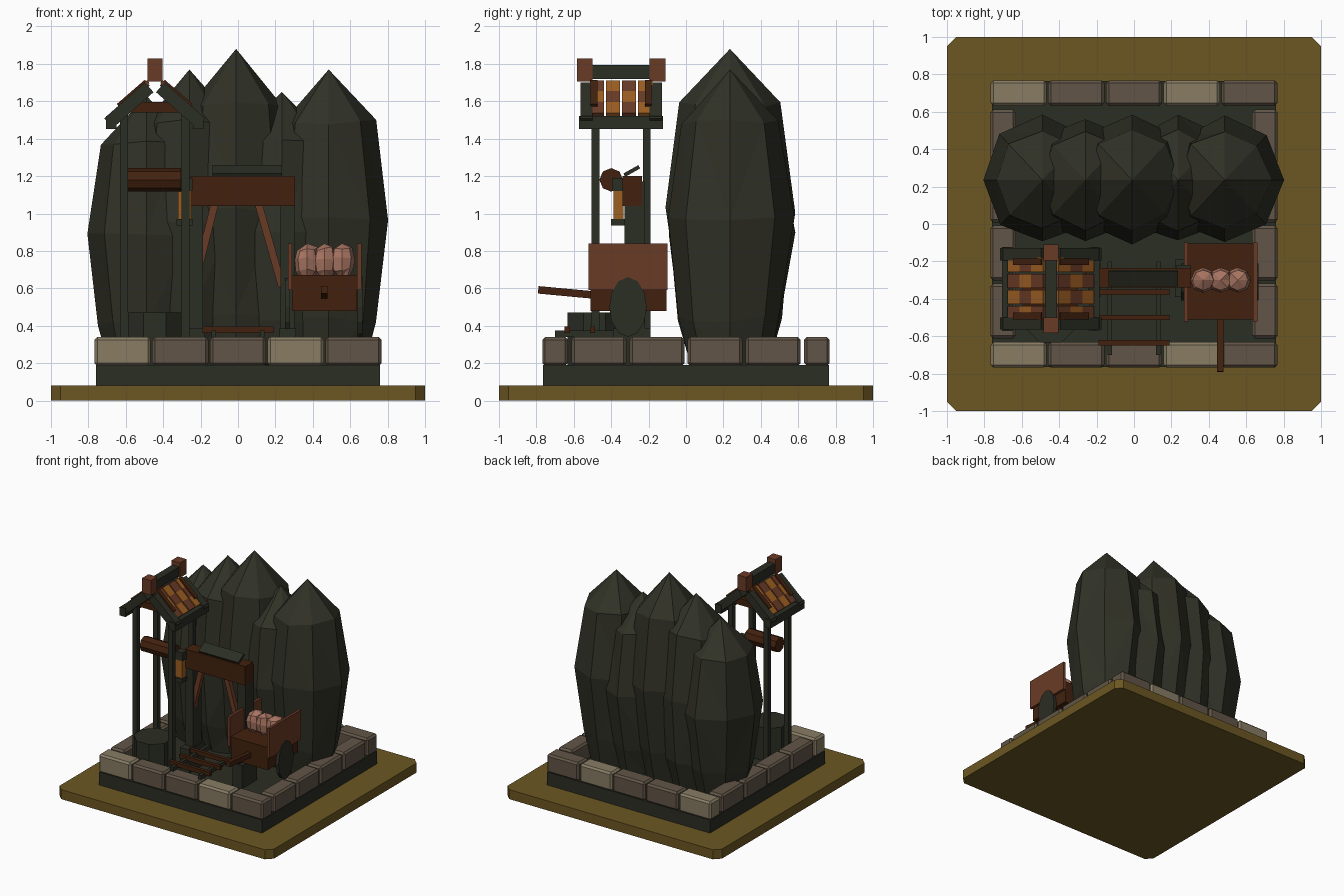
import bpy, bmesh, math, random
from mathutils import Vector

if "Cube" in bpy.data.objects:
    bpy.data.objects.remove(bpy.data.objects["Cube"])

random.seed(4)


def material(name, r, g, b):
    m = bpy.data.materials.new(name)
    lin = [((c / 255 + 0.055) / 1.055) ** 2.4 if c > 10 else c / 255 / 12.92 for c in (r, g, b)]
    m.diffuse_color = (*lin, 1)
    m.use_nodes = True
    m.node_tree.nodes["Principled BSDF"].inputs["Base Color"].default_value = m.diffuse_color
    return m


EARTH = material("olive earth", 108, 87, 34)
ROCK = material("dark rock", 48, 49, 38)
DARK = material("dark timber", 43, 46, 36)
PALE = material("pale stone", 136, 124, 100)
STONE = material("brown stone", 97, 85, 71)
WOOD = material("dark brown wood", 66, 33, 14)
RED = material("red brown wood", 106, 59, 38)
ORANGE = material("orange wood", 156, 94, 34)
ORE = material("copper ore", 166, 115, 96)


def finish(name, bm, mat):
    bmesh.ops.recalc_face_normals(bm, faces=bm.faces)
    me = bpy.data.meshes.new(name)
    bm.to_mesh(me)
    bm.free()
    me.materials.append(mat)
    ob = bpy.data.objects.new(name, me)
    bpy.context.collection.objects.link(ob)
    return ob


def box(name, x0, x1, y0, y1, z0, z1, mat, bevel=0):
    bm = bmesh.new()
    bmesh.ops.create_cube(bm, size=1)
    for v in bm.verts:
        v.co = Vector(((x0 + x1) / 2 + v.co.x * (x1 - x0),
                       (y0 + y1) / 2 + v.co.y * (y1 - y0),
                       (z0 + z1) / 2 + v.co.z * (z1 - z0)))
    if bevel:
        bmesh.ops.bevel(bm, geom=bm.edges[:], offset=bevel, segments=1, affect='EDGES')
    return finish(name, bm, mat)


def beam(name, p, q, w, h, mat):
    """Square timber from p to q, w wide sideways and h thick."""
    p, q = Vector(p), Vector(q)
    rot = (q - p).to_track_quat('Z', 'Y')
    bm = bmesh.new()
    bmesh.ops.create_cube(bm, size=1)
    for v in bm.verts:
        v.co = (p + q) / 2 + rot @ Vector((v.co.x * w, v.co.y * h, v.co.z * (q - p).length))
    return finish(name, bm, mat)


def lathe(name, centre, rings, n, mat, axis='Z', squash=1, jitter=0, phase=0):
    """Stack of n-sided rings (height, radius); radius 0 makes a point."""
    bm = bmesh.new()
    loops = []
    for h, r in rings:
        loop = []
        for i in range(n if r else 1):
            a = phase + 2 * math.pi * i / n
            k = r * (1 + random.uniform(-jitter, jitter))
            c = Vector((k * math.cos(a), k * math.sin(a) * squash,
                        h + (random.uniform(-jitter, jitter) * 0.4 if r else 0)))
            if axis == 'X':
                c = Vector((c.z, c.x, c.y))
            loop.append(bm.verts.new(c + Vector(centre)))
        loops.append(loop)
    for a, b in zip(loops, loops[1:]):
        for i in range(n):
            j = (i + 1) % n
            quad = [a[i % len(a)], a[j % len(a)], b[j % len(b)], b[i % len(b)]]
            bm.faces.new(list(dict.fromkeys(quad)))
    for end in (loops[0], loops[-1]):
        if len(end) > 2:
            bm.faces.new(end)
    if jitter:
        bmesh.ops.triangulate(bm, faces=bm.faces[:])
    return finish(name, bm, mat)


# Ground plate with clipped corners
bm = bmesh.new()
s, t = 1.0, 0.95
pts = [(-t, -s), (t, -s), (s, -t), (s, t), (t, s), (-t, s), (-s, t), (-s, -t)]
face = bm.faces.new([bm.verts.new((x, y, 0)) for x, y in pts])
top = bmesh.ops.extrude_face_region(bm, geom=[face])
for v in top['geom']:
    if isinstance(v, bmesh.types.BMVert):
        v.co.z = 0.08
finish("ground_plate", bm, EARTH)

# Foundation slab and ring of stone blocks
box("foundation", -0.76, 0.76, -0.765, 0.765, 0.08, 0.19, DARK)
for i in range(5):
    x = -0.617 + i * 0.3085
    for y in (-0.7, 0.7):
        box("wall_stone", x - 0.15, x + 0.15, y - 0.068, y + 0.068, 0.185, 0.34,
            PALE if i in (0, 3) else STONE, 0.015)
for i in range(4):
    y = -0.465 + i * 0.31
    for x in (-0.7, 0.7):
        box("side_wall_stone", x - 0.068, x + 0.068, y - 0.147, y + 0.147, 0.185, 0.34, STONE, 0.015)

# Row of tall pointed rocks
for x, top_z in ((-0.49, 1.63), (-0.26, 1.77), (-0.01, 1.88), (0.235, 1.65), (0.485, 1.77)):
    h = top_z - 0.19
    lathe("rock", (x, 0.235, 0.19),
          [(0, 0.19), (0.155 * h, 0.25), (0.49 * h, 0.315), (0.825 * h, 0.245), (h, 0)],
          8, ROCK, squash=1.07, jitter=0.045)

# Well tower: posts, basin, windlass
CX, CY = -0.445, -0.347
for sx in (-1, 1):
    for sy in (-1, 1):
        x, y = CX + sx * 0.165, CY + sy * 0.137
        box("tower_post", x - 0.021, x + 0.021, y - 0.021, y + 0.021, 0.19, 1.53, DARK)
lathe("well_basin", (CX, -0.49, 0), [(0.19, 0.155), (0.47, 0.155)], 8, DARK, phase=math.pi / 8)
lathe("windlass_drum", (CX, -0.4, 1.18), [(-0.15, 0.063), (0.14, 0.063)], 8, WOOD, axis='X')

# Tower roof: rafters, ties, eaves, ridge and planks
for sy in (-1, 1):
    y = CY + sy * 0.185
    for sx in (-1, 1):
        beam("rafter", (CX + sx * 0.247, y, 1.483), (CX + sx * 0.03, y, 1.675), 0.065, 0.07, DARK)
        yi = CY + sy * 0.145
        beam("inner_rafter", (CX + sx * 0.19, yi, 1.57), (CX + sx * 0.04, yi, 1.70), 0.035, 0.04, WOOD)
    y = CY + sy * 0.145
    box("roof_tie", CX - 0.16, CX + 0.16, y - 0.02, y + 0.02, 1.54, 1.595, WOOD)
    y = CY + sy * 0.195
    box("ridge_block", CX - 0.04, CX + 0.04, y - 0.042, y + 0.042, 1.705, 1.83, RED)
box("ridge_beam", CX - 0.032, CX + 0.032, CY - 0.19, CY + 0.19, 1.72, 1.795, DARK)
for sx in (-1, 1):
    beam("eave_beam", (CX + sx * 0.232, CY - 0.225, 1.487), (CX + sx * 0.232, CY + 0.225, 1.487),
         0.055, 0.07, DARK)
    for row in range(4):
        y = CY - 0.129 + row * 0.086
        for k in range(3):
            a, b = k / 3, (k + 1) / 3
            beam("roof_plank", (CX + sx * (0.225 - 0.19 * a), y, 1.53 + 0.175 * a),
                 (CX + sx * (0.225 - 0.19 * b), y, 1.53 + 0.175 * b),
                 0.076, 0.02, ORANGE if (row + k) % 2 else RED)

# Lantern on the tower
box("lantern", -0.322, -0.25, -0.388, -0.335, 0.97, 1.12, ORANGE)
box("lantern_base", -0.328, -0.243, -0.4, -0.328, 0.935, 0.97, DARK)
box("lantern_cap", -0.328, -0.243, -0.395, -0.33, 1.12, 1.19, DARK)

# Mine portal: posts, lintel, braces, cover board
for x in (-0.225, 0.265):
    box("portal_post", x - 0.037, x + 0.037, -0.33, -0.22, 0.19, 1.17, DARK)
    box("portal_foot", x - 0.045, x + 0.045, -0.39, -0.19, 0.19, 0.385, DARK)
box("portal_lintel", -0.257, 0.305, -0.34, -0.235, 1.04, 1.2, WOOD)
beam("portal_brace", (-0.125, -0.3, 1.05), (-0.235, -0.3, 0.61), 0.04, 0.04, RED)
beam("portal_brace", (0.11, -0.3, 1.05), (0.235, -0.3, 0.61), 0.04, 0.04, RED)
beam("portal_cover", (0.05, -0.33, 1.205), (0.05, -0.25, 1.25), 0.37, 0.02, DARK)

# Track
for x in (-0.13, 0.13):
    box("rail", x - 0.013, x + 0.013, -0.7, -0.2, 0.34, 0.375, DARK)
for y in (-0.365, -0.5, -0.635):
    box("sleeper", -0.19, 0.19, y - 0.014, y + 0.014, 0.36, 0.395, WOOD)

# Ore cart: body, side boards, wheels, handle, ore
box("cart_body", 0.29, 0.635, -0.51, -0.105, 0.48, 0.67, WOOD)
for x, xw in ((0.278, 0.265), (0.648, 0.652)):
    box("cart_side", x - 0.011, x + 0.011, -0.52, -0.1, 0.59, 0.84, RED)
    lathe("cart_wheel", (xw, -0.31, 0.5), [(-0.014, 0.1), (0.014, 0.1)], 12, DARK, axis='X', squash=1.6)
beam("cart_handle", (0.462, -0.79, 0.592), (0.462, -0.5, 0.565), 0.035, 0.04, WOOD)
for x in (0.37, 0.463, 0.556):
    lathe("ore_lump", (x, -0.3, 0.755),
          [(-0.095, 0.035), (-0.055, 0.06), (0, 0.068), (0.055, 0.055), (0.085, 0)], 8, ORE, jitter=0.03)
